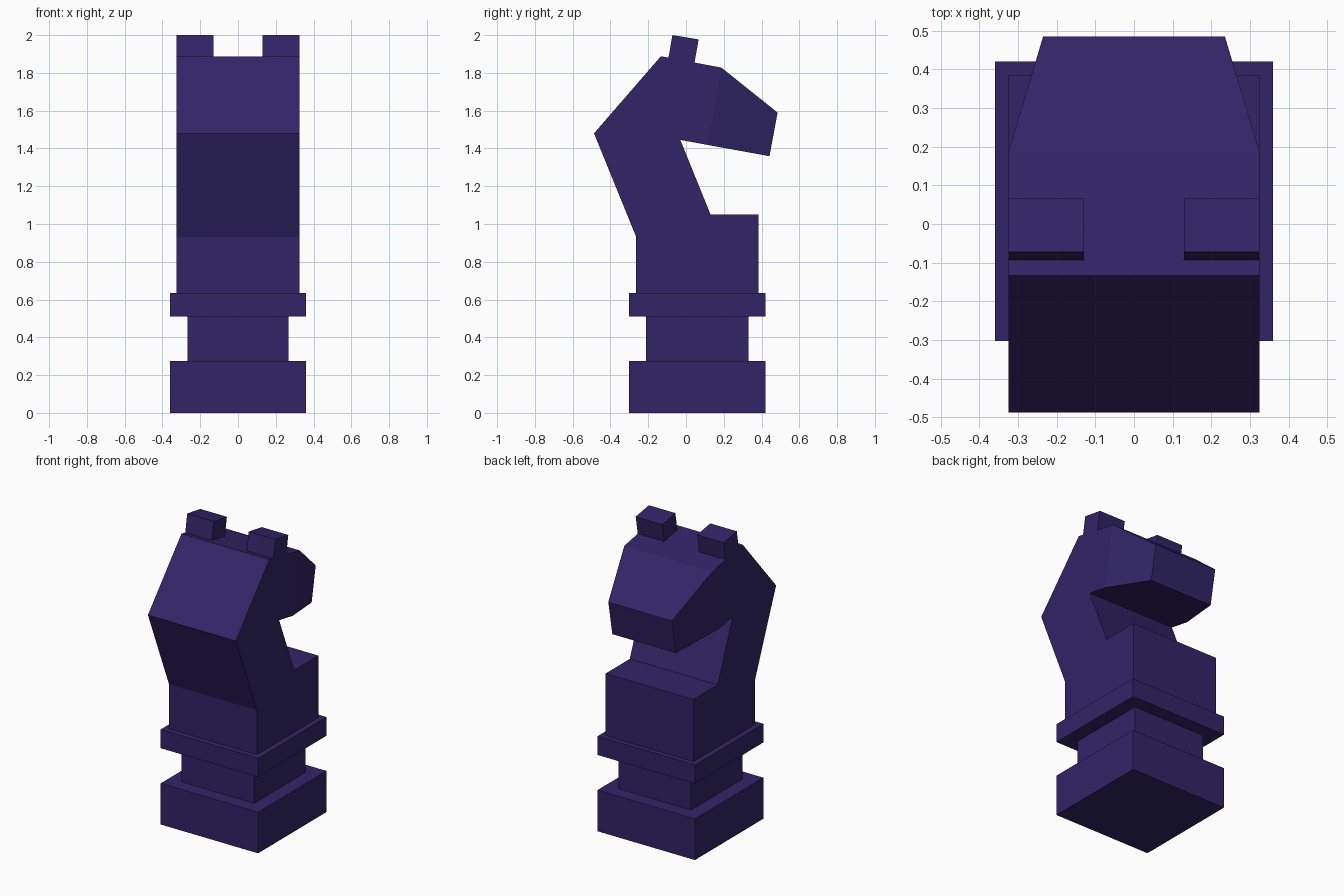
import bpy
import bmesh

if "Cube" in bpy.data.objects:
    bpy.data.objects.remove(bpy.data.objects["Cube"])

purple = bpy.data.materials.new("dark purple")
purple.diffuse_color = (0.031, 0.018, 0.135, 1.0)
purple.use_nodes = True
purple.node_tree.nodes["Principled BSDF"].inputs["Base Color"].default_value = purple.diffuse_color


def prism(name, profile, x0, x1, tip_half=None, tip_points=()):
    """Extrude a (y, z) profile along x; tip_points are narrowed to tip_half."""
    bm = bmesh.new()
    rings = []
    for side, x in ((-1, x0), (1, x1)):
        rings.append([bm.verts.new((side * tip_half if i in tip_points else x, y, z))
                      for i, (y, z) in enumerate(profile)])
    a, b = rings
    n = len(profile)
    bm.faces.new(a)
    bm.faces.new(b[::-1])
    for i in range(n):
        j = (i + 1) % n
        bm.faces.new((a[j], a[i], b[i], b[j]))
    bmesh.ops.recalc_face_normals(bm, faces=bm.faces[:])
    mesh = bpy.data.meshes.new(name)
    bm.to_mesh(mesh)
    bm.free()
    mesh.materials.append(purple)
    obj = bpy.data.objects.new(name, mesh)
    bpy.context.collection.objects.link(obj)
    return obj


def slab(name, half, y0, y1, z0, z1):
    return prism(name, [(y0, z0), (y1, z0), (y1, z1), (y0, z1)], -half, half)


# Stepped pedestal
slab("base", 0.36, -0.302, 0.42, 0.0, 0.275)
slab("stem", 0.268, -0.212, 0.33, 0.275, 0.51)
slab("collar", 0.36, -0.302, 0.42, 0.51, 0.635)

# Chest, bent neck and back of the head in one profile
prism("body", [(-0.264, 0.635), (0.384, 0.635), (0.384, 1.05), (0.13, 1.05),
               (-0.03, 1.445), (0.113, 1.419), (0.187, 1.828), (-0.133, 1.888),
               (-0.487, 1.48), (-0.264, 0.932)], -0.325, 0.325)

# Muzzle tapering towards its tip
prism("muzzle", [(0.113, 1.419), (0.442, 1.359), (0.485, 1.59), (0.187, 1.828)],
      -0.325, 0.325, tip_half=0.235, tip_points=(1, 2))

# Ears, one on each side
for side, (x0, x1) in (("left", (-0.325, -0.129)), ("right", (0.129, 0.325))):
    prism(side + "_ear", [(-0.093, 1.879), (0.045, 1.854), (0.067, 1.977), (-0.072, 2.0)],
          x0, x1)
